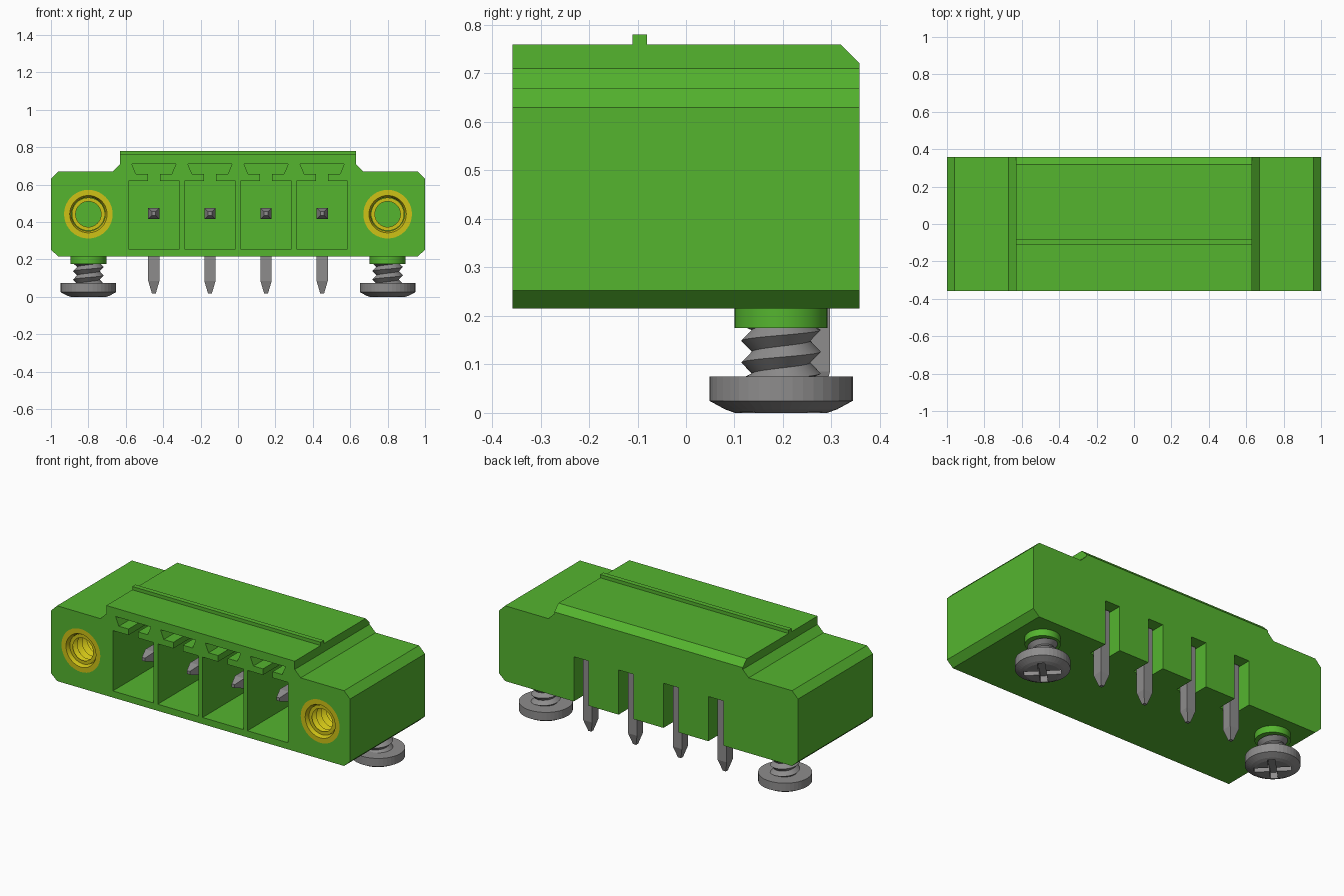
import bpy, bmesh, math
from mathutils import Matrix, Vector

if "Cube" in bpy.data.objects:
    bpy.data.objects.remove(bpy.data.objects["Cube"])


def material(name, rgb, rough=0.5):
    m = bpy.data.materials.new(name)
    m.use_nodes = True
    m.diffuse_color = (*rgb, 1)
    bsdf = m.node_tree.nodes["Principled BSDF"]
    bsdf.inputs["Base Color"].default_value = (*rgb, 1)
    bsdf.inputs["Roughness"].default_value = rough
    return m


GREEN = material("green plastic", (0.09, 0.46, 0.028))
BRASS = material("yellow brass", (0.62, 0.54, 0.008))
STEEL = material("grey steel", (0.27, 0.265, 0.265))

FRONT, BACK = -0.358, 0.358
PIN_X = [-0.45, -0.15, 0.15, 0.45]
SIDE_X = 0.8
SCREW_Y = 0.196
HOLE_Z = 0.442
HOLE_DEPTH = 0.3
SEG = 40


def finish(name, bm, mat, smooth=False, fix=True):
    if fix:
        bmesh.ops.recalc_face_normals(bm, faces=bm.faces)
    me = bpy.data.meshes.new(name)
    bm.to_mesh(me)
    bm.free()
    me.materials.append(mat)
    ob = bpy.data.objects.new(name, me)
    bpy.context.collection.objects.link(ob)
    if smooth:
        bpy.ops.object.select_all(action="DESELECT")
        bpy.context.view_layer.objects.active = ob
        ob.select_set(True)
        bpy.ops.object.shade_smooth_by_angle(angle=math.radians(30))
    return ob


def prism(bm, points, a, b, axis="y"):
    """Extrude a profile from a to b; profile is (x, z) along y or (y, z) along x."""
    def place(p, t):
        return (p[0], t, p[1]) if axis == "y" else (t, p[0], p[1])
    near = [bm.verts.new(place(p, a)) for p in points]
    far = [bm.verts.new(place(p, b)) for p in points]
    skin(bm, [near, far])


def skin(bm, rings):
    n = len(rings[0])
    for r, s in zip(rings, rings[1:]):
        for i in range(n):
            j = (i + 1) % n
            bm.faces.new((r[i], r[j], s[j], s[i]))
    bm.faces.new(rings[0])
    bm.faces.new(rings[-1][::-1])


def rect(x0, x1, z0, z1):
    return [(x0, z0), (x1, z0), (x1, z1), (x0, z1)]


def lathe(bm, profile, loop=False):
    """Spin (radius, height) points around z, capped or closed on itself."""
    rings = []
    for r, z in profile:
        rings.append([bm.verts.new((r * math.cos(t), r * math.sin(t), z))
                      for t in (math.tau * i / SEG for i in range(SEG))])
    if loop:
        for k in range(len(rings)):
            p, q = rings[k], rings[(k + 1) % len(rings)]
            for i in range(SEG):
                j = (i + 1) % SEG
                bm.faces.new((p[i], p[j], q[j], q[i]))
    else:
        skin(bm, rings)


def thread(bm, r_in, r_out, z0, z1, pitch, inward=False):
    """Helical zigzag surface, clipped flat at both ends."""
    rows = 2 * int((z1 - z0) / pitch + 3)
    v = {}
    for j in range(SEG):
        t = math.tau * j / SEG
        for k in range(rows + 3):
            z = z0 + pitch * (j / SEG + k / 2 - 1.5)
            r = r_out if k % 2 else r_in
            v[j, k] = bm.verts.new((r * math.cos(t), r * math.sin(t), min(max(z, z0), z1)))
    for j in range(SEG):
        n, up = ((j + 1), 0) if j < SEG - 1 else (0, 2)
        for k in range(rows):
            f = [v[j, k], v[n, k + up], v[n, k + 1 + up], v[j, k + 1]]
            bm.faces.new(f[::-1] if inward else f)
    bmesh.ops.dissolve_degenerate(bm, dist=1e-5, edges=bm.edges)


def cut(ob, bm):
    """Subtract the solids in bm, then discard the cutter."""
    cutter = finish("cutter", bm, ob.data.materials[0])
    cutter.hide_render = True
    mod = ob.modifiers.new("cut", "BOOLEAN")
    mod.operation, mod.solver, mod.object = "DIFFERENCE", "EXACT", cutter
    bpy.context.view_layer.update()
    deps = bpy.context.evaluated_depsgraph_get()
    me = bpy.data.meshes.new_from_object(ob.evaluated_get(deps))
    ob.modifiers.clear()
    ob.data = me
    bpy.data.objects.remove(cutter)


# Housing outline
half = [(0.96, 0.215), (1, 0.252), (1, 0.63), (0.96, 0.67),
        (0.67, 0.67), (0.63, 0.71), (0.63, 0.76)]
bm = bmesh.new()
prism(bm, half + [(-x, z) for x, z in reversed(half)], FRONT, BACK)
housing = finish("housing", bm, GREEN)

# Sockets with dovetail keyways, rear pin slots, insert holes, rear top chamfer
key = [(0.136, 0.255), (0.136, 0.62), (0.032, 0.62), (0.032, 0.657),
       (0.096, 0.657), (0.118, 0.71)]
key += [(-x, z) for x, z in reversed(key)]
bm = bmesh.new()
for x in PIN_X:
    prism(bm, [(x + dx, z) for dx, z in key], FRONT - 0.1, 0.17)
    prism(bm, rect(x - 0.05, x + 0.05, 0.1, 0.485), 0.235, BACK + 0.1)
for s in (-1, 1):
    hole = [(s * SIDE_X + 0.13 * math.cos(math.tau * i / SEG),
             HOLE_Z + 0.13 * math.sin(math.tau * i / SEG)) for i in range(SEG)]
    prism(bm, hole, FRONT - 0.1, FRONT + HOLE_DEPTH)
prism(bm, [(0.299, 0.78), (0.379, 0.70), (0.379, 0.78)], -0.66, 0.66, "x")
cut(housing, bm)

# Rib across the top
bm = bmesh.new()
prism(bm, rect(-0.11, -0.08, 0.755, 0.78), -0.63, 0.63, "x")
finish("top_rib", bm, GREEN)

# Bent square pins with tapered ends: y, z, half width, corner offset y, z
sections = [(-0.26, 0.445, 0.01, 0, 0.01), (-0.2, 0.445, 0.03, 0, 0.03),
            (0.267, 0.445, 0.03, 0.03, 0.03), (0.267, 0.085, 0.03, 0.03, 0),
            (0.267, 0.017, 0.01, 0.01, 0)]
for n, x in enumerate(PIN_X, 1):
    bm = bmesh.new()
    skin(bm, [[bm.verts.new((x + a * w, y + b * dy, z + b * dz))
               for a, b in ((-1, -1), (1, -1), (1, 1), (-1, 1))]
              for y, z, w, dy, dz in sections])
    finish(f"pin_{n}", bm, STEEL)

for s, side in ((1, "left"), (-1, "right")):
    # Threaded insert in the front face
    place = Matrix.Translation((s * SIDE_X, FRONT, HOLE_Z)) @ Matrix.Rotation(-math.pi / 2, 4, "X")
    bm = bmesh.new()
    lathe(bm, [(0.13, 0), (0.1, 0), (0.09, 0.02), (0.09, HOLE_DEPTH), (0.13, HOLE_DEPTH)], True)
    finish(f"{side}_insert", bm, BRASS, True).matrix_world = place
    bm = bmesh.new()
    thread(bm, 0.068, 0.0885, 0.02, HOLE_DEPTH, 0.045, True)
    finish(f"{side}_insert_thread", bm, BRASS, True, False).matrix_world = place

    # Collar, screw shank and cross-slotted head underneath
    place = Matrix.Translation((s * SIDE_X, SCREW_Y, 0))
    bm = bmesh.new()
    lathe(bm, [(0.096, 0.175), (0.096, 0.22)])
    finish(f"{side}_collar", bm, GREEN, True).matrix_world = place
    bm = bmesh.new()
    thread(bm, 0.06, 0.082, 0.07, 0.18, 0.045)
    finish(f"{side}_screw_thread", bm, STEEL, True, False).matrix_world = place
    bm = bmesh.new()
    lathe(bm, [(0.095, 0), (0.115, 0.007), (0.148, 0.025), (0.148, 0.075)])
    head = finish(f"{side}_screw_head", bm, STEEL)
    bm = bmesh.new()
    a, b = 0.1, 0.02
    cross = [(a, -b), (a, b), (b, b), (b, a), (-b, a), (-b, b),
             (-a, b), (-a, -b), (-b, -b), (-b, -a), (b, -a), (b, -b)]
    turn = Matrix.Rotation(math.pi / 4, 3, "Z")
    skin(bm, [[bm.verts.new(turn @ Vector((x, y, z))) for x, y in cross] for z in (-0.05, 0.04)])
    cut(head, bm)
    head.matrix_world = place
